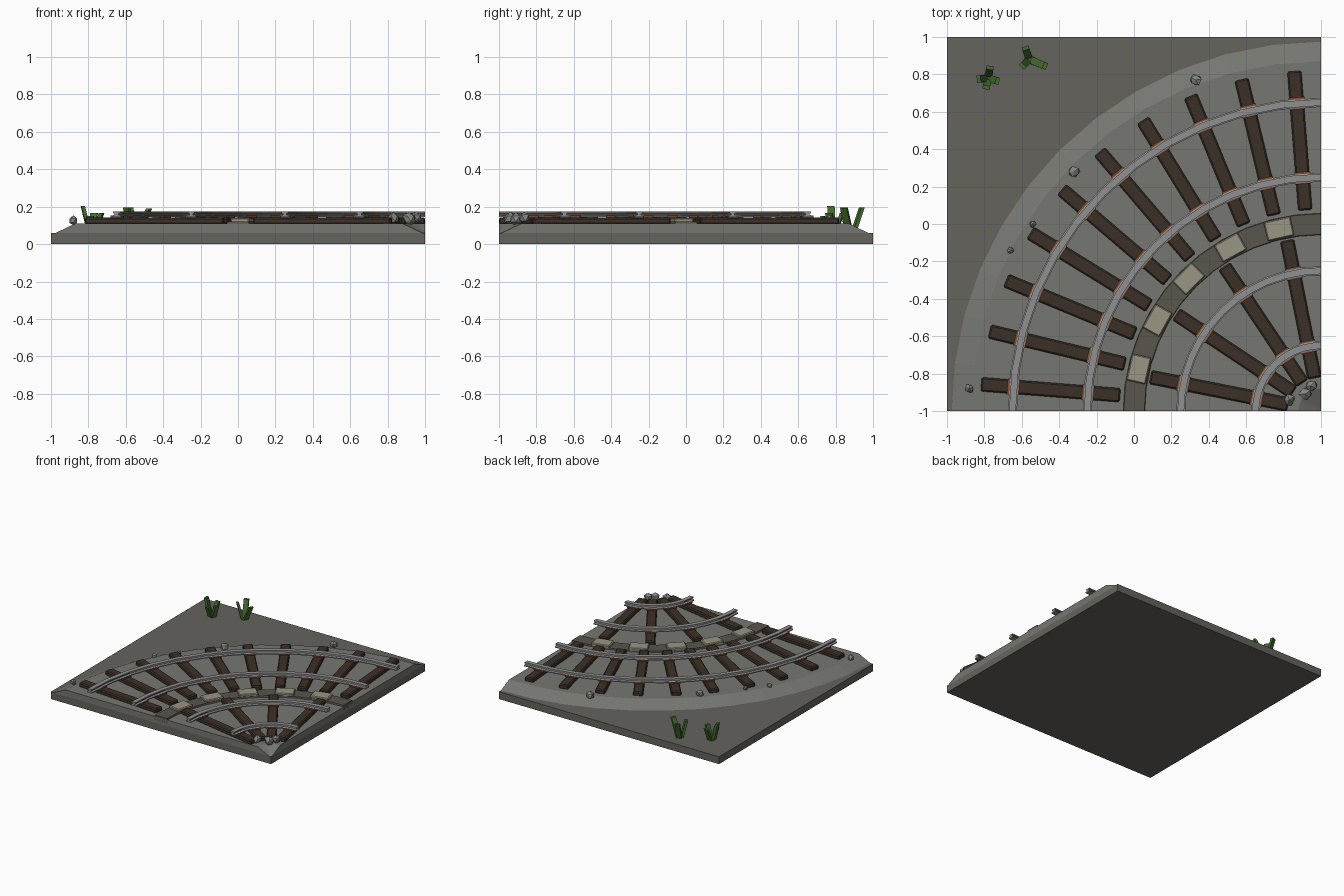
import bpy, bmesh, math, random
from mathutils import Vector, Matrix

if "Cube" in bpy.data.objects:
    bpy.data.objects.remove(bpy.data.objects["Cube"])

random.seed(4)
C = Vector((1, -1, 0))  # centre of the curve


def mat(name, r, g, b):
    m = bpy.data.materials.new(name)
    m.diffuse_color = (r, g, b, 1)
    m.use_nodes = True
    m.node_tree.nodes["Principled BSDF"].inputs["Base Color"].default_value = m.diffuse_color
    return m


EARTH = mat("earth", .13, .125, .11)
GRAVEL = mat("gravel", .18, .18, .165)
WOOD = mat("dark_wood", .045, .03, .022)
STEEL = mat("steel", .28, .28, .28)
RUST = mat("rust", .22, .075, .03)
PATH = mat("path", .10, .09, .075)
SLAB = mat("pale_stone", .32, .30, .23)
ROCK = mat("rock", .24, .24, .23)
GRASS = mat("grass", .06, .15, .03)


def finish(bm, name, m):
    bmesh.ops.recalc_face_normals(bm, faces=bm.faces)
    me = bpy.data.meshes.new(name)
    bm.to_mesh(me)
    bm.free()
    me.materials.append(m)
    ob = bpy.data.objects.new(name, me)
    bpy.context.collection.objects.link(ob)
    return ob


def sweep(name, profile, n, m):
    """Sweep a closed (radius, z) profile through the quarter turn."""
    bm = bmesh.new()
    rings = []
    for i in range(n + 1):
        a = math.pi / 2 * i / n
        rings.append([bm.verts.new(C + Vector((-r * math.cos(a), r * math.sin(a), z)))
                      for r, z in profile])
    k = len(profile)
    for p, q in zip(rings, rings[1:]):
        for j in range(k):
            bm.faces.new((p[j], p[(j + 1) % k], q[(j + 1) % k], q[j]))
    bm.faces.new(rings[0])
    bm.faces.new(rings[-1][::-1])
    return finish(bm, name, m)


def radial_boxes(name, angles, radii, size, z, m, bevel=0.0):
    """Boxes (radial, tangential, height) standing on z at polar places."""
    bm = bmesh.new()
    for deg in angles:
        for r in radii:
            rot = Matrix.Rotation(math.pi - math.radians(deg), 4, 'Z')
            M = (Matrix.Translation(C) @ rot
                 @ Matrix.Translation((r, 0, z + size[2] / 2))
                 @ Matrix.Diagonal((*size, 1)))
            bmesh.ops.create_cube(bm, size=1, matrix=M)
    if bevel:
        bmesh.ops.bevel(bm, geom=bm.edges[:], offset=bevel, segments=1, affect='EDGES')
    return finish(bm, name, m)


# Ground slab
bm = bmesh.new()
bmesh.ops.create_cube(bm, size=1, matrix=Matrix.Translation((0, 0, .03)) @ Matrix.Diagonal((2, 2, .06, 1)))
finish(bm, "ground_slab", EARTH)

# Ballast bed with sloped shoulders
sweep("ballast_bed", [(.005, .055), (.12, .11), (1.87, .11), (1.985, .055)], 12, GRAVEL)

# Path between the two tracks, with pale slabs
sweep("centre_path", [(.935, .08), (.945, .122), (1.055, .122), (1.065, .08)], 12, PATH)
radial_boxes("path_slabs", [13 + 16 * i for i in range(5)], [1.0], (.105, .145, .03), .11, SLAB, .006)

# Sleepers and base plates
outer = [4.5 + 9 * i for i in range(10)]
inner = [11.25 + 22.5 * i for i in range(4)]
radial_boxes("outer_sleepers", outer, [1.45], (.745, .075, .038), .105, WOOD, .008)
radial_boxes("inner_sleepers", inner, [.555], (.75, .075, .038), .105, WOOD, .008)
radial_boxes("outer_base_plates", outer, [1.25, 1.65], (.065, .085, .012), .14, RUST)
radial_boxes("inner_base_plates", inner, [.35, .75], (.065, .085, .012), .14, RUST)

# Rails: foot, web and head
half = [(.024, .145), (.024, .153), (.01, .157), (.01, .163), (.018, .166), (.018, .175)]
for label, r in (("outer_track_outer", 1.65), ("outer_track_inner", 1.25),
                 ("inner_track_outer", .75), ("inner_track_inner", .35)):
    prof = [(r + d, z) for d, z in half] + [(r - d, z) for d, z in reversed(half)]
    sweep(label + "_rail", prof, 12, STEEL)

# Loose rocks
bm = bmesh.new()
for x, y, z, s in ((.33, .77, .125, .036), (-.32, .28, .125, .032), (-.54, 0, .12, .02),
                   (-.66, -.14, .12, .022), (-.88, -.88, .125, .027), (.83, -.94, .135, .036),
                   (.915, -.91, .135, .038), (.945, -.865, .14, .036)):
    rot = Matrix.Rotation(random.uniform(0, 6), 4, 'Z')
    res = bmesh.ops.create_icosphere(bm, subdivisions=1, radius=s,
                                     matrix=Matrix.Translation((x, y, z)) @ rot)
    mid = Vector((x, y, z))
    for v in res['verts']:
        v.co = mid + (v.co - mid) * random.uniform(.75, 1.1)
finish(bm, "loose_rocks", ROCK)

# Grass tufts: slanted flat blades from root to tip
bm = bmesh.new()
tufts = (((-.78, .78), ((-.77, .835, .165), (-.83, .775, .205), (-.73, .765, .165), (-.79, .73, .15))),
         ((-.56, .88), ((-.58, .94, .195), (-.595, .845, .195), (-.475, .845, .19))))
for (x, y), tips in tufts:
    for tx, ty, tz in tips:
        out = Vector((tx - x, ty - y, 0)).normalized()
        side = Vector((-out.y, out.x, 0))
        root = Vector((x, y, .05)) + out * .012
        tip = Vector((tx, ty, tz))
        ends = []
        for p, w in ((root, .02), (tip, .019)):
            ends.append([bm.verts.new(p + side * w * a + out * .01 * b)
                         for a, b in ((-1, -1), (1, -1), (1, 1), (-1, 1))])
        lo, hi = ends
        bm.faces.new(lo[::-1])
        bm.faces.new(hi)
        for j in range(4):
            bm.faces.new((lo[j], lo[(j + 1) % 4], hi[(j + 1) % 4], hi[j]))
finish(bm, "grass_tufts", GRASS)
